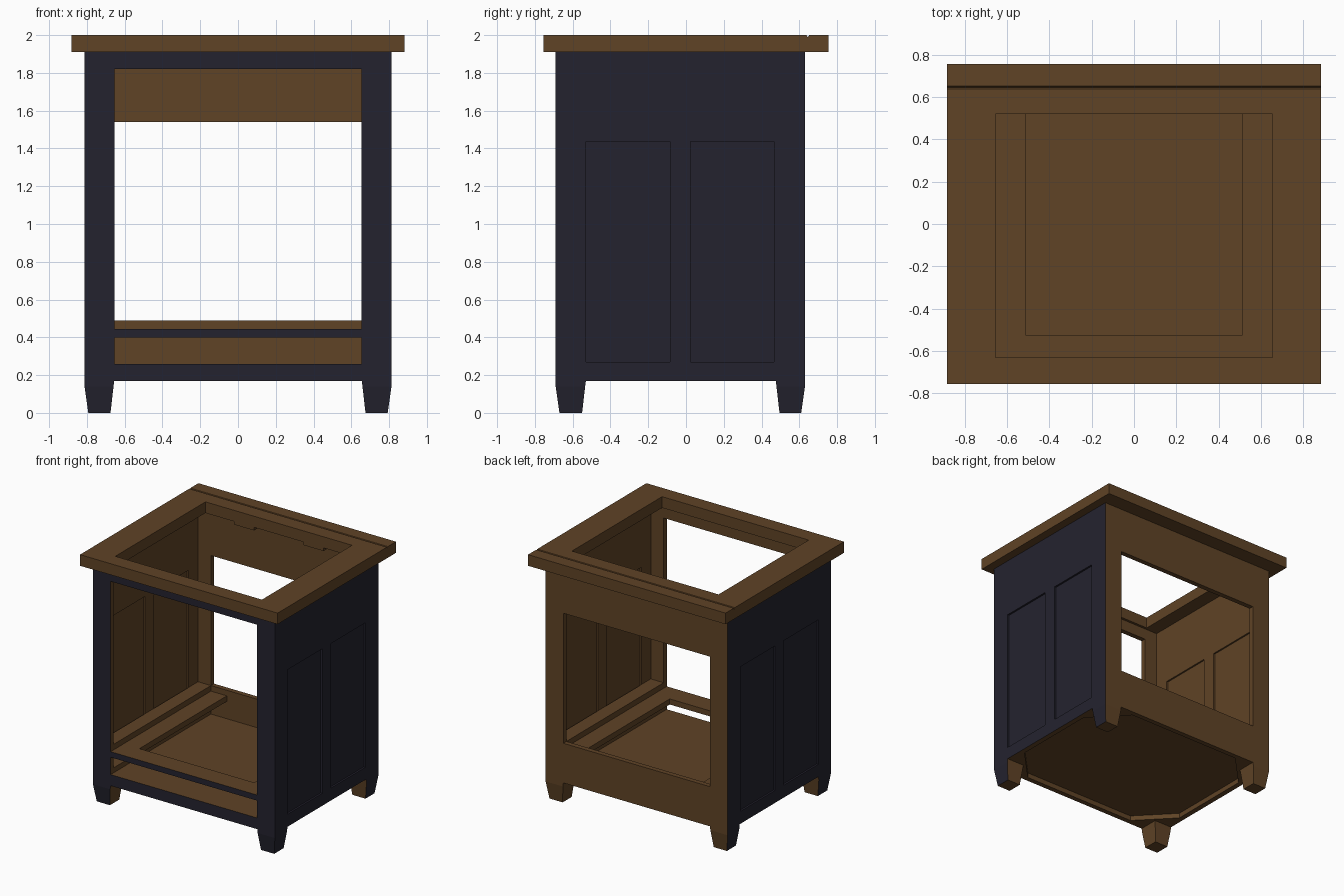
import bpy, bmesh

if "Cube" in bpy.data.objects:
    bpy.data.objects.remove(bpy.data.objects["Cube"])

def material(name, col):
    m = bpy.data.materials.new(name)
    m.diffuse_color = (*col, 1)
    m.use_nodes = True
    m.node_tree.nodes["Principled BSDF"].inputs["Base Color"].default_value = m.diffuse_color
    return m

WOOD = material("brown wood", (0.115, 0.056, 0.019))
PAINT = material("dark navy paint", (0.0175, 0.0165, 0.028))

def loft(name, rings):
    """Closed solid through rings of equal point count."""
    bm = bmesh.new()
    rs = [[bm.verts.new(p) for p in r] for r in rings]
    n = len(rs[0])
    bm.faces.new(rs[0])
    bm.faces.new(rs[-1])
    for a, b in zip(rs, rs[1:]):
        for i in range(n):
            bm.faces.new((a[i], a[(i + 1) % n], b[(i + 1) % n], b[i]))
    bmesh.ops.recalc_face_normals(bm, faces=bm.faces)
    me = bpy.data.meshes.new(name)
    bm.to_mesh(me)
    bm.free()
    me.materials.append(WOOD)
    me.materials.append(PAINT)
    ob = bpy.data.objects.new(name, me)
    bpy.context.collection.objects.link(ob)
    return ob

def rect(x0, x1, y0, y1, z):
    return [(x0, y0, z), (x1, y0, z), (x1, y1, z), (x0, y1, z)]

def box(name, x, y, z):
    return loft(name, [rect(*x, *y, z[0]), rect(*x, *y, z[1])])

def cut(ob, cutter):
    mod = ob.modifiers.new("cut", 'BOOLEAN')
    mod.operation = 'DIFFERENCE'
    mod.solver = 'EXACT'
    mod.object = cutter
    bpy.context.view_layer.objects.active = ob
    bpy.ops.object.modifier_apply(modifier=mod.name)
    bpy.data.objects.remove(cutter)

def paint(ob):
    """Outer front and side faces are painted, the rest stays wood."""
    for p in ob.data.polygons:
        c, n = p.center, p.normal
        side = abs(c.x) > 0.79 and n.x * c.x > 0.3 * abs(c.x)
        front = c.y < -0.67 and n.y < -0.3
        rim = 0.8 < abs(c.x) < 0.812 and abs(n.x) < 0.1
        p.material_index = 1 if side or front or rim else 0

W = 0.8125            # half width of the body
F, B = -0.69, 0.63    # front and back of the body
FI, BI = -0.65, 0.59  # inner faces of front and back
SI = 0.77             # inner face of the sides
OP = 0.655            # half width of the openings

# Top with a large opening and a fine groove near the back
top = box("top_slab", (-0.8825, 0.8825), (-0.755, 0.755), (1.91, 2.0))
cut(top, box("cutter", (-OP, OP), (-0.63, 0.52), (1.8, 2.1)))
cut(top, loft("cutter", [[(x, 0.637, 2.002), (x, 0.653, 2.002), (x, 0.645, 1.988)]
                         for x in (-1, 1)]))

# Front frame with door and drawer openings
front = box("front_frame", (-W, W), (F, FI), (0.17, 1.91))
cut(front, box("cutter", (-OP, OP), (-0.8, -0.6), (0.445, 1.82)))
cut(front, box("cutter", (-OP, OP), (-0.8, -0.6), (0.26, 0.40)))
paint(front)

# Back board with one opening
back = box("back_board", (-W, W), (BI, B), (0.17, 1.91))
cut(back, box("cutter", (-OP, OP), (0.5, 0.7), (0.49, 1.54)))
paint(back)

for s, side in ((-1, "left"), (1, "right")):
    def sx(a, b):
        return tuple(sorted((s * a, s * b)))
    # Side wall with two recessed panels on both faces
    wall = box(side + "_side", sx(SI, W), (FI, BI), (0.17, 1.91))
    for y in ((-0.53, -0.085), (0.025, 0.467)):
        cut(wall, box("cutter", sx(W - 0.015, 0.9), y, (0.27, 1.437)))
        cut(wall, box("cutter", sx(0.7, SI + 0.013), y, (0.27, 1.437)))
    paint(wall)

    # Shelf side rail and the guides beside the openings
    box(side + "_shelf_rail", sx(0.513, SI), (-0.525, BI), (0.40, 0.445))
    box(side + "_upper_guide", sx(OP, SI), (FI, BI), (0.445, 0.49))
    box(side + "_lower_guide", sx(OP, SI), (FI, BI), (0.26, 0.30))

    # Small cleat under the back of the top
    box(side + "_top_cleat", sx(0.22, 0.40), (0.52, BI), (1.885, 1.91))

    # Tapered legs and diagonal corner blocks
    for end, yo, yi, d in (("front", F, -0.53, 1), ("back", B, 0.475, -1)):
        rings = []
        for z, o, i in ((0.17, 0, 0), (0.14, 0, 0.004), (0, 0.02, 0.02)):
            rings.append(rect(s * (W - o), s * (OP + i), yo + d * o, yi - d * i, z))
        paint(loft(f"{side}_{end}_leg", rings))
        y = FI if d == 1 else BI
        loft(f"{side}_{end}_corner_block",
             [[(s * SI, y, z), (s * 0.51, y, z), (s * SI, y + d * 0.27, z)]
              for z in (0.17, 0.21)])

# Shelf front rail and floor
box("shelf_front_rail", (-SI, SI), (FI, -0.525), (0.40, 0.445))
box("floor_panel", (-SI, SI), (FI, BI), (0.21, 0.26))
